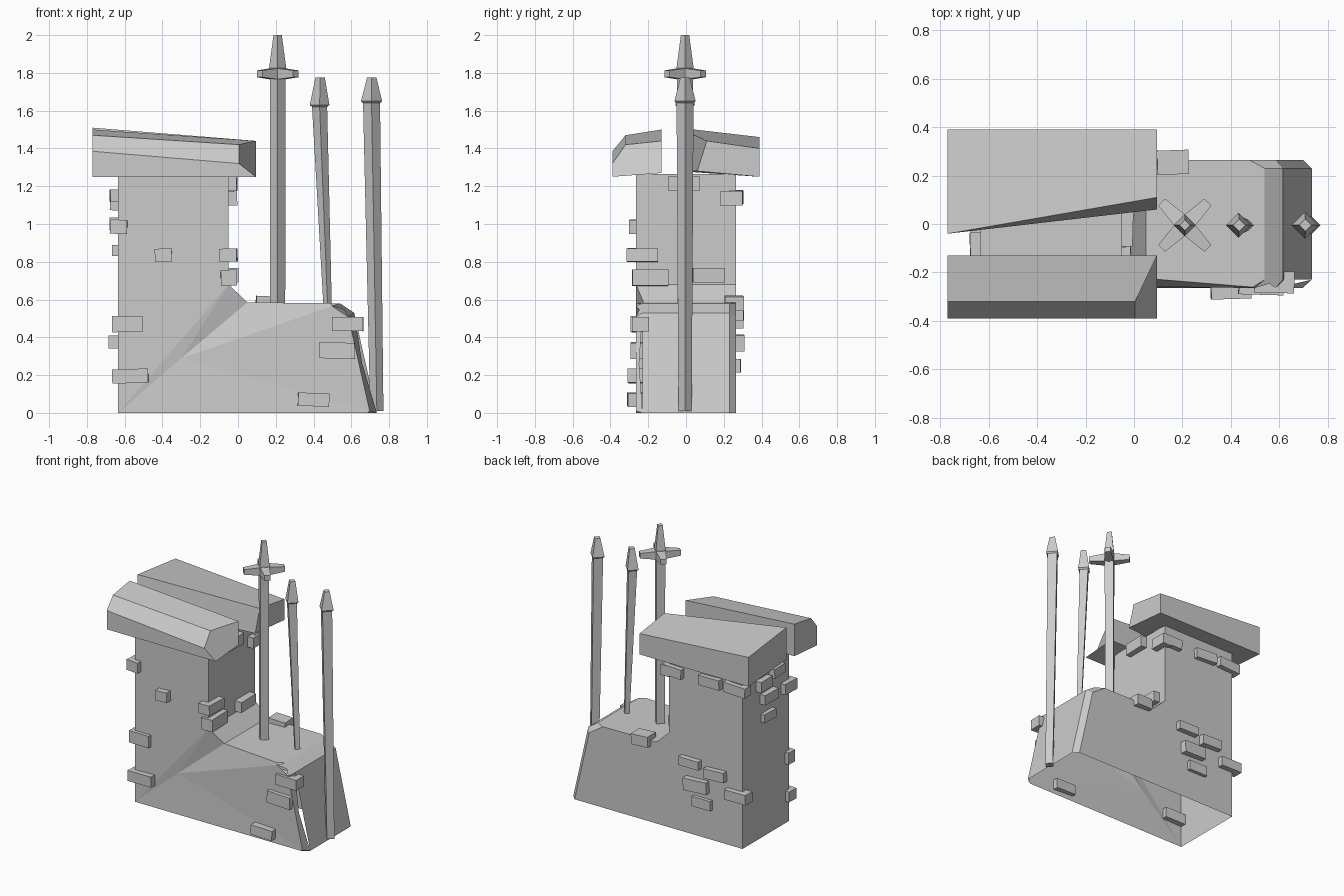
import bpy, bmesh, random
from mathutils import Vector, Matrix

random.seed(4)


def finish(name, bm):
    bmesh.ops.recalc_face_normals(bm, faces=bm.faces)
    me = bpy.data.meshes.new(name)
    bm.to_mesh(me)
    bm.free()
    ob = bpy.data.objects.new(name, me)
    bpy.context.collection.objects.link(ob)
    return ob


def loft(bm, rings):
    """Skin equal-length point rings and cap both ends."""
    vs = [[bm.verts.new(p) for p in r] for r in rings]
    n = len(vs[0])
    for a, b in zip(vs, vs[1:]):
        for i in range(n):
            bm.faces.new((a[i], a[(i + 1) % n], b[(i + 1) % n], b[i]))
    bm.faces.new(vs[0])
    bm.faces.new(vs[-1])


# L-shaped ruined wall, open underneath
profile = [(-.635, 0), (.735, 0), (.615, .53), (.54, .58), (.05, .585),
           (-.05, .68), (-.05, 1.265), (-.635, 1.265)]
bm = bmesh.new()
front = [bm.verts.new((x, -.225 if i == 4 else -.265, z)) for i, (x, z) in enumerate(profile)]
back = [bm.verts.new((x, .265, z)) for x, z in profile]
dent = bm.verts.new((-.3, .29, .0))
dent.co = (-.3, -.255, .29)
for i in range(1, 8):
    j = (i + 1) % 8
    bm.faces.new((front[i], front[j], back[j], back[i]))
bm.faces.new(back)
f = front
for face in ((f[0], f[5], f[6], f[7]), (f[0], dent, f[5]), (dent, f[4], f[5]),
             (f[0], f[1], dent), (dent, f[3], f[4]), (dent, f[1], f[2], f[3])):
    bm.faces.new(face)
corner = [bm.edges.get((s[i], s[i + 1])) for s in (front, back) for i in (1, 2)]
bmesh.ops.bevel(bm, geom=corner, offset=.035, segments=1, affect='EDGES')
finish("wall", bm)

# Two capping slabs, split by a wedge-shaped gap
bm = bmesh.new()
loft(bm, [[(-.77, -.39, 1.25), (-.77, -.39, 1.385), (-.77, -.32, 1.47),
           (-.77, -.13, 1.5), (-.77, -.13, 1.27)],
          [(.095, -.39, 1.25), (.005, -.39, 1.32), (.005, -.32, 1.42),
           (.095, -.13, 1.44), (.095, -.13, 1.27)]])
finish("front_cap_slab", bm)
bm = bmesh.new()
loft(bm, [[(-.77, .39, 1.25), (-.77, .39, 1.46), (-.77, -.04, 1.51), (-.77, -.04, 1.28)],
          [(.095, .39, 1.25), (.095, .39, 1.4), (.095, .11, 1.44), (.095, .06, 1.28)]])
finish("back_cap_slab", bm)


# Four-sided tapered pikes: (x, z, radius) stations
def pike(name, stations, y=-.005):
    bm = bmesh.new()
    loft(bm, [[(x + r, y, z), (x, y + r, z), (x - r, y, z), (x, y - r, z)]
              for x, z, r in stations])
    return finish(name, bm)


pike("tall_pike", [(.21, .56, .04), (.21, 1.82, .042), (.21, 1.83, .045), (.21, 2, .022)])
pike("middle_pike", [(.475, .55, .022), (.432, 1.62, .04), (.432, 1.63, .052), (.435, 1.775, .025)])
pike("outer_pike", [(.735, .01, .035), (.707, 1.64, .045), (.707, 1.65, .056), (.708, 1.775, .025)])

# Four-armed guard on the tall pike
bm = bmesh.new()
for sx, sy in ((1, 1), (-1, 1), (-1, -1), (1, -1)):
    d = Vector((sx, sy, 0)) * .7071
    n = Vector((-d.y, d.x, 0))
    c = Vector((.21, -.005, 1.795))
    loft(bm, [[c + d * t + n * a * w + Vector((0, 0, b * h))
               for a, b in ((1, 1), (-1, 1), (-1, -1), (1, -1))]
              for t, w, h in ((0, .035, .032), (.135, .02, .018))])
finish("pike_guard", bm)

# Loose bricks: centre, then size
bricks = [
    # front face
    ((-.57, -.265, .195), (.19, .08, .075)), ((-.585, -.255, .47), (.16, .07, .085)),
    ((-.395, -.27, .835), (.09, .08, .07)), ((.4, -.27, .07), (.165, .08, .07)),
    ((.525, -.255, .33), (.185, .075, .085)), ((.58, -.24, .47), (.165, .09, .075)),
    # inner step face
    ((-.05, -.23, .835), (.09, .165, .07)), ((-.052, -.19, .715), (.085, .19, .085)),
    ((-.04, .12, .73), (.08, .17, .075)), ((-.045, -.01, 1.215), (.08, .165, .08)),
    ((-.04, .24, 1.135), (.07, .12, .075)),
    # left end
    ((-.64, -.1, 1.15), (.075, .13, .065)), ((-.63, -.235, .985), (.09, .13, .075)),
    ((-.64, .05, 1.11), (.075, .13, .075)), ((-.64, -.01, 1.0), (.075, .15, .07)),
    ((-.635, -.01, .86), (.06, .13, .06)),
    # back face
    ((.16, .255, .58), (.13, .1, .075)), ((-.23, .27, .52), (.16, .07, .06)),
    ((-.43, .27, .485), (.16, .07, .07)), ((-.28, .27, .37), (.18, .075, .085)),
    ((-.32, .26, .25), (.15, .06, .07)), ((-.6, .265, .375), (.17, .08, .07)),
    ((-.095, .265, 1.14), (.15, .07, .07)), ((-.39, .265, 1.14), (.17, .07, .07)),
    ((-.59, .265, 1.14), (.17, .07, .07)),
]
for i, (c, s) in enumerate(bricks):
    bm = bmesh.new()
    turn = Matrix.Rotation(random.uniform(-.05, .05), 4, 'Y') @ Matrix.Rotation(random.uniform(-.05, .05), 4, 'Z')
    bmesh.ops.create_cube(bm, size=1, matrix=Matrix.Translation(c) @ turn @ Matrix.Diagonal((*s, 1)))
    finish(f"brick_{i + 1:02d}", bm)
